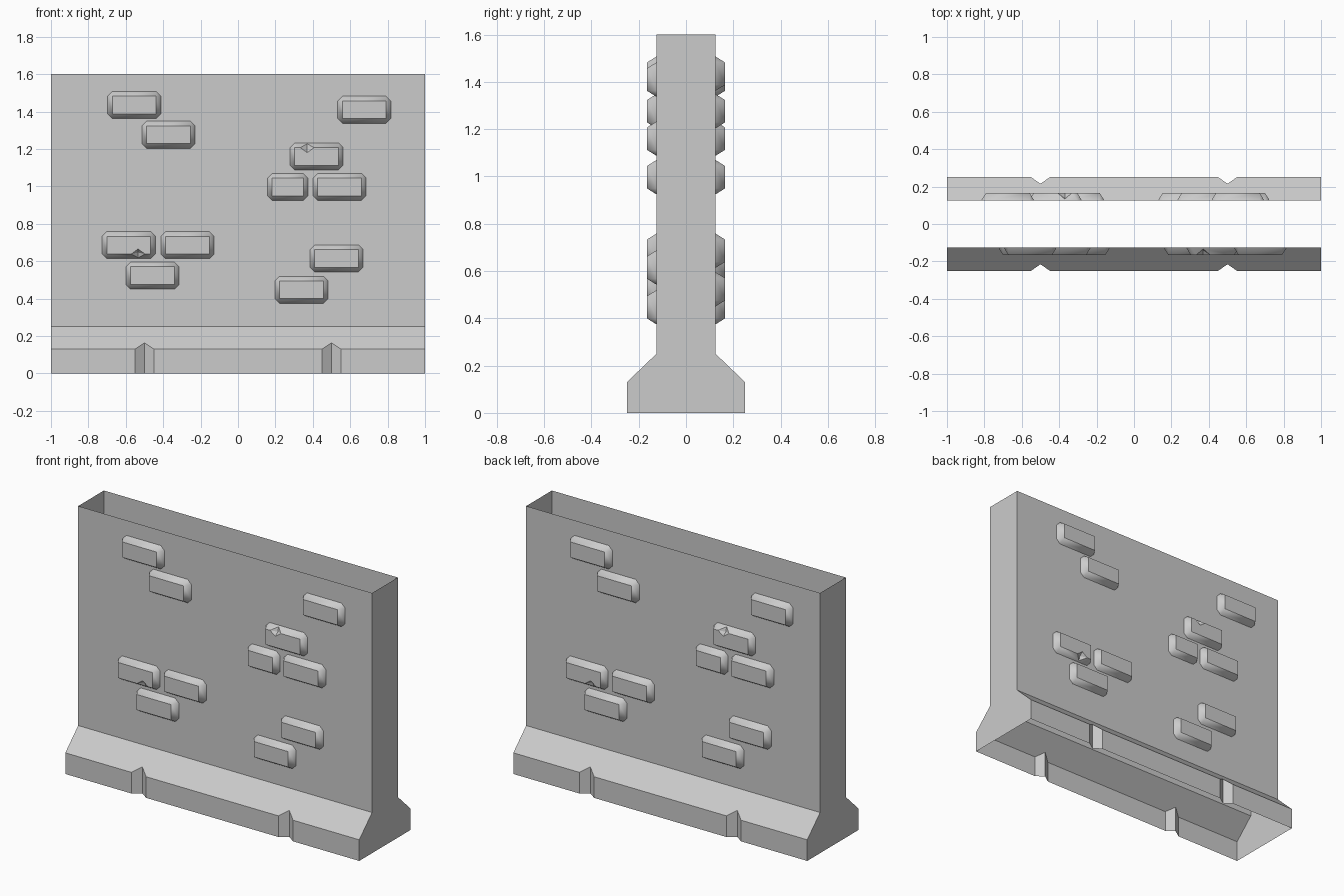
import bpy, bmesh, math
from mathutils import Matrix

if "Cube" in bpy.data.objects:
    bpy.data.objects.remove(bpy.data.objects["Cube"])


def make_object(name, bm):
    mesh = bpy.data.meshes.new(name)
    bm.to_mesh(mesh)
    bm.free()
    ob = bpy.data.objects.new(name, mesh)
    bpy.context.collection.objects.link(ob)
    return ob


# Wall shell: hollow, open at top and bottom, flared plinth with V grooves
HALF, TOP = 1.0, 1.6
T, F = 0.125, 0.25               # half thickness of wall and plinth
Z1, Z2 = 0.13, 0.25              # plinth: upright part, top of slope
GROOVE = 0.035
ZG = Z1 + GROOVE * (Z2 - Z1) / (F - T)

foot = [(-HALF, F, Z1)]          # x, depth, height of upright part
for gx in (-0.5, 0.5):
    foot += [(gx - 0.05, F, Z1), (gx, F - GROOVE, ZG), (gx + 0.05, F, Z1)]
foot.append((HALF, F, Z1))

half_profile = [(F, 0), (F, Z1), (T, Z2), (T, TOP)]
end_cap = half_profile + [(-y, z) for y, z in reversed(half_profile)]

bm = bmesh.new()
for s in (1, -1):                # front half, then the same turned 180 degrees
    def face(points):
        bm.faces.new([bm.verts.new((s * x, s * y, z)) for x, y, z in points])

    for (xa, da, za), (xb, db, zb) in zip(foot, foot[1:]):
        face([(xa, -da, 0), (xb, -db, 0), (xb, -db, zb), (xa, -da, za)])
    face([(x, -d, z) for x, d, z in foot] + [(HALF, -T, Z2), (-HALF, -T, Z2)])
    face([(-HALF, -T, Z2), (HALF, -T, Z2), (HALF, -T, TOP), (-HALF, -T, TOP)])
    face([(HALF, y, z) for y, z in end_cap])
bmesh.ops.remove_doubles(bm, verts=bm.verts, dist=1e-4)
make_object("wall_shell", bm)


# Raised brick: octagonal base tapering to a rectangular face, optional chip
def make_brick(name, cx, cz, width=0.284, chip=None):
    w, h, c, inset = width / 2, 0.0725, 0.025, 0.025
    out = 0.165
    wf, hf = w - inset, h - inset
    bm = bmesh.new()

    def vert(x, y, z):
        return bm.verts.new((x, -y, z))

    base = [vert(x, T, z) for x, z in (
        (-w, c - h), (c - w, -h), (w - c, -h), (w, c - h),
        (w, h - c), (w - c, h), (c - w, h), (-w, h - c))]
    front = [vert(x, out, z) for x, z in ((-wf, -hf), (wf, -hf), (wf, hf), (-wf, hf))]
    cap = list(front)
    for i in range(4):
        j = (i + 1) % 4
        side = [base[2 * i + 1], base[2 * j], front[j], front[i]]
        if chip and i == 0:
            x = 0.05
            a, b = vert(x - 0.037, out, -hf), vert(x + 0.037, out, -hf)
            up, low = vert(x, out, -hf + 0.027), vert(x, out - 0.032, -hf - 0.02)
            deep = vert(x, 0.142, -hf + 0.008)
            side[3:3] = [b, low, a]
            cap[1:1] = [a, up, b]
            for p, q in ((up, a), (b, up), (low, b), (a, low)):
                bm.faces.new((p, q, deep))
        bm.faces.new(side).smooth = True
        bm.faces.new((base[2 * i], base[2 * i + 1], front[i])).smooth = True
    bm.faces.new(cap)
    if chip == "top":
        bm.transform(Matrix.Rotation(math.pi, 4, 'Y'))
    bm.transform(Matrix.Translation((cx, 0, cz)))
    ob = make_object(name + "_front", bm)

    # Same brick on the rear, turned half round
    rear = bpy.data.objects.new(name + "_rear", ob.data)
    rear.rotation_euler.z = math.pi
    bpy.context.collection.objects.link(rear)


bricks = [
    (-0.555, 1.435), (-0.372, 1.276), (0.675, 1.41),
    (0.42, 1.16, 0.284, "top"), (0.266, 0.997, 0.216), (0.543, 0.997),
    (-0.584, 0.686, 0.284, "bottom"), (-0.27, 0.686), (-0.457, 0.523),
    (0.527, 0.615), (0.34, 0.447),
]
for n, args in enumerate(bricks, 1):
    make_brick(f"brick_{n:02d}", *args)
